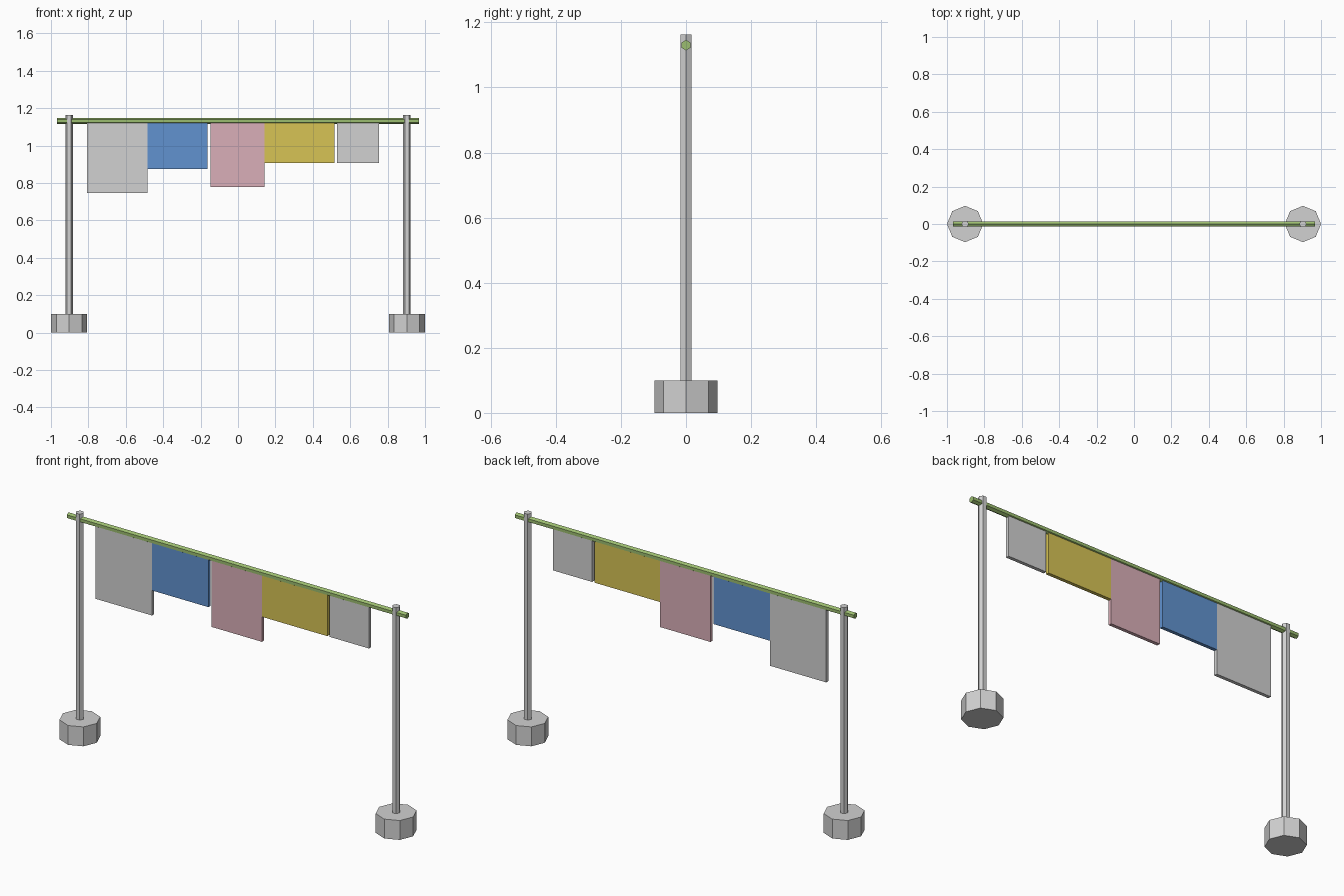
import bpy
from math import pi

cube = bpy.data.objects.get("Cube")
if cube:
    bpy.data.objects.remove(cube, do_unlink=True)


def material(name, rgb):
    mat = bpy.data.materials.new(name)
    mat.use_nodes = True
    colour = (*rgb, 1)
    mat.diffuse_color = colour
    mat.node_tree.nodes["Principled BSDF"].inputs["Base Color"].default_value = colour
    return mat


grey = material("light grey", (0.64, 0.64, 0.64))
blue = material("blue", (0.12, 0.29, 0.63))
pink = material("pink", (0.70, 0.43, 0.48))
yellow = material("yellow", (0.68, 0.55, 0.09))
green = material("green", (0.33, 0.51, 0.16))


def finish(name, mat):
    obj = bpy.context.object
    obj.name = name
    bpy.ops.object.transform_apply(location=False, rotation=True, scale=True)
    obj.data.materials.append(mat)
    return obj


def prism(name, sides, radius, length, location, mat, rotation=(0, 0, 0)):
    bpy.ops.mesh.primitive_cylinder_add(vertices=sides, radius=radius, depth=length,
                                        location=location, rotation=rotation)
    return finish(name, mat)


def cloth(name, left, right, bottom, mat, top=1.12, thickness=0.018):
    bpy.ops.mesh.primitive_cube_add(size=1, location=((left + right) / 2, 0, (top + bottom) / 2))
    bpy.context.object.scale = (right - left, thickness, top - bottom)
    return finish(name, mat)


# Weighted feet and upright posts
for side, x in (("right", -0.903), ("left", 0.903)):
    prism(side + "_base", 8, 0.097, 0.1, (x, 0, 0.05), grey)
    prism(side + "_post", 6, 0.02, 1.113, (x, 0, 0.6065), grey, (0, 0, pi / 2))

# Hexagonal rail, a corner pointing up
prism("rail", 6, 0.016, 1.936, (0, 0, 1.13), green, (pi / 2, 0, pi / 2))

# Hanging cloths
cloth("large_grey_cloth", -0.807, -0.485, 0.746, grey)
cloth("blue_cloth", -0.485, -0.163, 0.875, blue)
cloth("pink_cloth", -0.146, 0.143, 0.778, pink)
cloth("yellow_cloth", 0.143, 0.516, 0.907, yellow)
cloth("small_grey_cloth", 0.53, 0.754, 0.907, grey)
